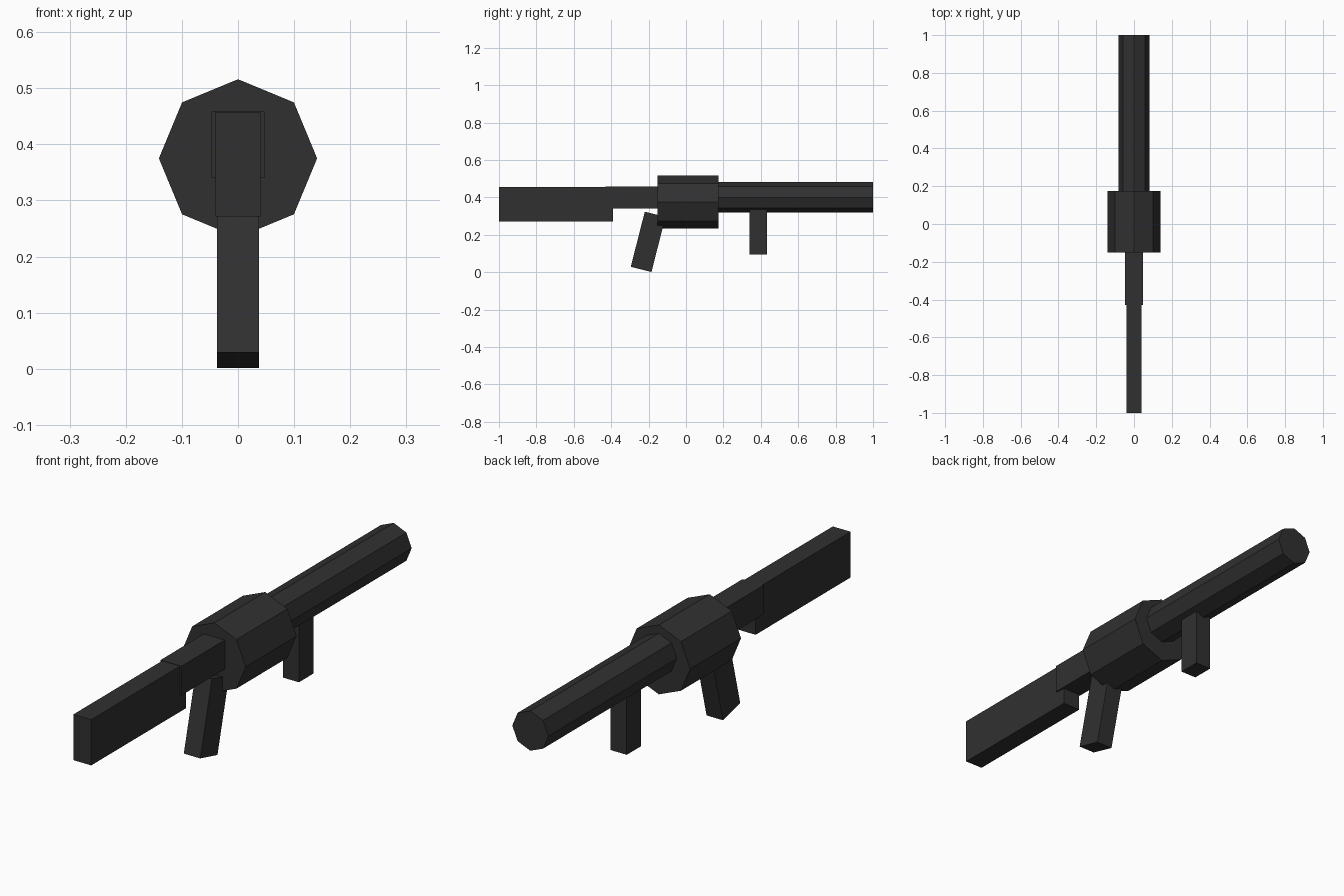
import bpy, math

if "Cube" in bpy.data.objects:
    bpy.data.objects.remove(bpy.data.objects["Cube"])

black = bpy.data.materials.new("matte_black")
black.diffuse_color = (0.03, 0.03, 0.031, 1)
black.use_nodes = True
black.node_tree.nodes["Principled BSDF"].inputs["Base Color"].default_value = black.diffuse_color


def box(name, x, y, z, tilt=0.0):
    """Box of half width x spanning the y and z ranges, tilted about x."""
    bpy.ops.mesh.primitive_cube_add(
        size=1, location=(0, sum(y) / 2, sum(z) / 2), rotation=(tilt, 0, 0))
    ob = bpy.context.object
    ob.name = name
    ob.scale = (2 * x, y[1] - y[0], z[1] - z[0])
    ob.data.materials.append(black)


def octagon(name, radius, y, z):
    """Eight-sided prism along y with a corner pointing up."""
    bpy.ops.mesh.primitive_cylinder_add(
        vertices=8, radius=radius, depth=y[1] - y[0],
        location=(0, sum(y) / 2, z), rotation=(math.pi / 2, 0, 0))
    ob = bpy.context.object
    ob.name = name
    ob.data.materials.append(black)


# Drum and barrel
octagon("drum", 0.141, (-0.152, 0.175), 0.375)
octagon("barrel", 0.081, (0.16, 1.0), 0.401)

# Stock and the slightly wider bridge joining it to the drum
box("stock", 0.04, (-1.0, -0.39), (0.271, 0.457))
box("bridge", 0.047, (-0.43, -0.14), (0.34, 0.4585))

# Slanted rear grip and upright front grip
box("rear_grip", 0.037, (-0.2595, -0.1455), (0.0105, 0.3145), math.radians(-14.3))
box("front_grip", 0.036, (0.34, 0.432), (0.096, 0.36))
